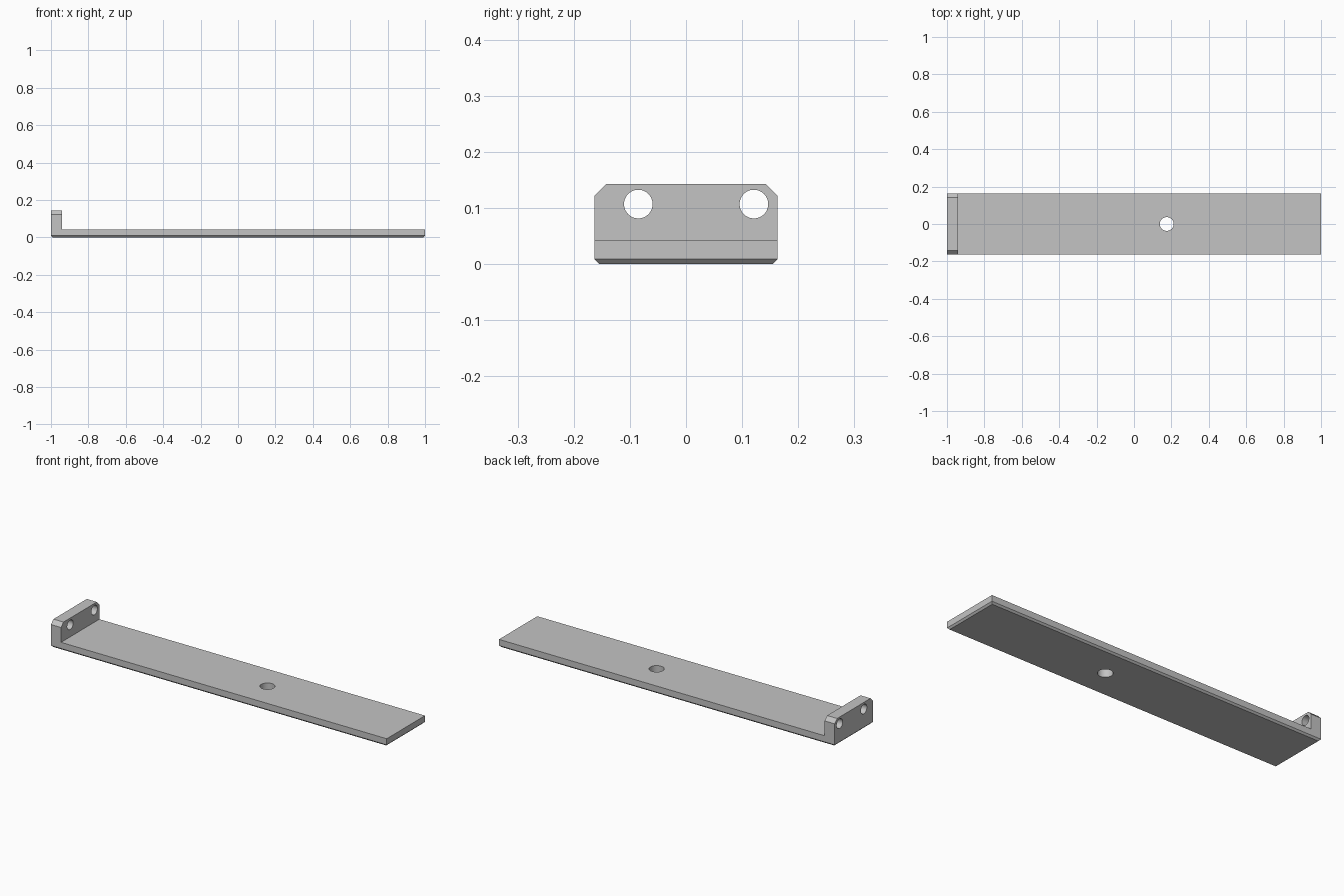
import bpy, bmesh
from math import pi

cube = bpy.data.objects.get("Cube")
if cube:
    bpy.data.objects.remove(cube, do_unlink=True)

HALF_WIDTH = 0.163
PLATE_TOP, LUG_TOP, LUG_INNER_X = 0.042, 0.143, -0.94

grey = bpy.data.materials.new("plain grey")
grey.use_nodes = True
colour = (0.55, 0.55, 0.55, 1)
grey.diffuse_color = colour
grey.node_tree.nodes["Principled BSDF"].inputs["Base Color"].default_value = colour

# L-shaped side profile, extruded across the width
profile = [(-1, 0), (1, 0), (1, PLATE_TOP), (LUG_INNER_X, PLATE_TOP),
           (LUG_INNER_X, LUG_TOP), (-1, LUG_TOP)]
bm = bmesh.new()
side = bm.faces.new([bm.verts.new((x, -HALF_WIDTH, z)) for x, z in profile])
swept = bmesh.ops.extrude_face_region(bm, geom=[side])["geom"]
bmesh.ops.translate(bm, vec=(0, 2 * HALF_WIDTH, 0),
                    verts=[v for v in swept if isinstance(v, bmesh.types.BMVert)])
bmesh.ops.recalc_face_normals(bm, faces=bm.faces)


def chamfer(edges, size):
    bmesh.ops.bevel(bm, geom=edges, offset=size, offset_type='OFFSET',
                    segments=1, profile=0.5, affect='EDGES')


# Chamfer around the underside, then the two top corners of the lug
chamfer([e for e in bm.edges if all(v.co.z < 0.001 for v in e.verts)], 0.009)
chamfer([e for e in bm.edges
         if all(v.co.z > LUG_TOP - 0.001 for v in e.verts)
         and e.verts[0].co.y * e.verts[1].co.y > 0], 0.021)

mesh = bpy.data.meshes.new("bracket_plate")
bm.to_mesh(mesh)
bm.free()
mesh.materials.append(grey)
plate = bpy.data.objects.new("bracket_plate", mesh)
bpy.context.collection.objects.link(plate)


def drill(name, location, radius, rotation=(0, 0, 0)):
    """Cut a round through hole in the plate."""
    bpy.ops.mesh.primitive_cylinder_add(vertices=48, radius=radius, depth=0.3,
                                        location=location, rotation=rotation)
    cutter = bpy.context.object
    cutter.name = name
    cutter.data.materials.append(grey)
    cutter.hide_render = True
    cutter.hide_set(True)
    cutter.display_type = 'WIRE'
    cut = plate.modifiers.new(name, 'BOOLEAN')
    cut.operation, cut.solver, cut.object = 'DIFFERENCE', 'EXACT', cutter


# Plate hole and the two off-centre lug holes
drill("plate_hole_cutter", (0.175, 0, 0), 0.037)
for label, y in (("front", -0.085), ("back", 0.121)):
    drill(label + "_lug_hole_cutter", (-0.97, y, 0.107), 0.0255, (0, pi / 2, 0))

# Apply the cuts, remove the cutters and smooth the hole walls
bpy.ops.object.select_all(action='DESELECT')
bpy.context.view_layer.objects.active = plate
plate.select_set(True)
for cut in list(plate.modifiers):
    cutter = cut.object
    bpy.ops.object.modifier_apply(modifier=cut.name)
    bpy.data.objects.remove(cutter, do_unlink=True)
bpy.ops.object.shade_smooth_by_angle(angle=pi / 6)
